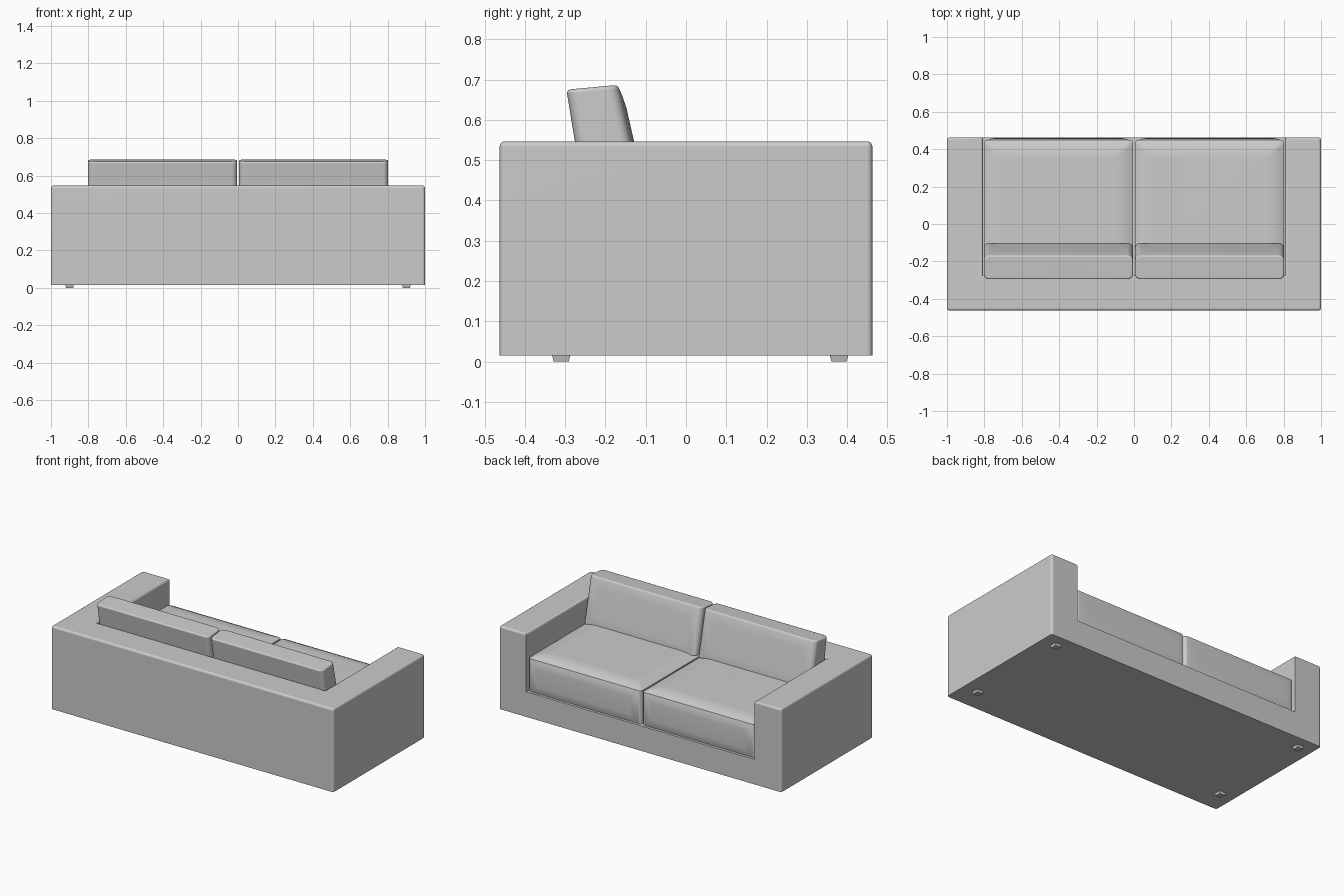
import bpy, bmesh, math
from mathutils import Vector

cube = bpy.data.objects.get("Cube")
if cube:
    bpy.data.objects.remove(cube, do_unlink=True)


def make_material(name, rgb):
    mat = bpy.data.materials.new(name)
    mat.use_nodes = True
    mat.diffuse_color = (*rgb, 1)
    bsdf = mat.node_tree.nodes["Principled BSDF"]
    bsdf.inputs["Base Color"].default_value = (*rgb, 1)
    bsdf.inputs["Roughness"].default_value = 0.8
    return mat


GREY = make_material("light_grey_fabric", (0.6, 0.6, 0.6))


def prism(points, direction):
    """Closed solid: a polygon of 3D points extruded along a direction."""
    bm = bmesh.new()
    face = bm.faces.new([bm.verts.new(p) for p in points])
    res = bmesh.ops.extrude_face_region(bm, geom=[face])
    verts = [g for g in res["geom"] if isinstance(g, bmesh.types.BMVert)]
    bmesh.ops.translate(bm, verts=verts, vec=direction)
    bmesh.ops.recalc_face_normals(bm, faces=bm.faces)
    return bm


def round_edges(bm, rule, offset, segments=4):
    edges = [e for e in bm.edges if rule(e.verts[0].co, e.verts[1].co)]
    bmesh.ops.bevel(bm, geom=edges, offset=offset, segments=segments,
                    profile=0.5, affect='EDGES', clamp_overlap=True)


def puff(bm, direction, steps):
    """Shrink and raise the largest face pointing a given way, step by step."""
    bm.normal_update()
    normal = Vector(direction).normalized()
    face = max((f for f in bm.faces if f.normal.dot(normal) > 0.9),
               key=lambda f: f.calc_area())
    for width, height in steps:
        bmesh.ops.inset_individual(bm, faces=[face], thickness=0, depth=0)
        points = [v.co.copy() for v in face.verts]
        low = Vector([min(p[i] for p in points) for i in range(3)])
        high = Vector([max(p[i] for p in points) for i in range(3)])
        mid, half = (low + high) / 2, (high - low) / 2
        across = 1 - width / half.x
        along = 1 - width / math.hypot(half.y, half.z)
        for v in face.verts:
            d = v.co - mid
            v.co = mid + Vector((d.x * across, d.y * along, d.z * along)) \
                + normal * height


def finish(bm, name, smooth=True):
    mesh = bpy.data.meshes.new(name)
    bm.normal_update()
    bm.to_mesh(mesh)
    bm.free()
    mesh.materials.append(GREY)
    obj = bpy.data.objects.new(name, mesh)
    bpy.context.collection.objects.link(obj)
    if smooth:
        bpy.ops.object.select_all(action='DESELECT')
        obj.select_set(True)
        bpy.context.view_layer.objects.active = obj
        bpy.ops.object.shade_smooth_by_angle(angle=math.radians(40))
        # Large faces stay flat, only the rounded edges are shaded smoothly
        obj.modifiers.new("flat_panels", 'WEIGHTED_NORMAL').keep_sharp = True


# Arms and back: one U-shaped shell with rounded top and outer corners
D, Z0, Z1, INNER, BACK = 0.463, 0.015, 0.547, 0.808, -0.272
u_shape = [(-1, -D), (1, -D), (1, D), (INNER, D),
           (INNER, BACK), (-INNER, BACK), (-INNER, D), (-1, D)]
bm = prism([(x, y, Z0) for x, y in u_shape], (0, 0, Z1 - Z0))
round_edges(bm, lambda a, b: (min(a.z, b.z) > Z1 - 0.001)
            or (abs(a.x) > 0.99 and abs(a.x - b.x) < 0.001
                and abs(a.y - b.y) < 0.001), 0.014)
finish(bm, "arms_and_back")

# Seat base between the arms
bm = prism([(-INNER, BACK, Z0), (INNER, BACK, Z0),
            (INNER, D, Z0), (-INNER, D, Z0)], (0, 0, 0.16))
finish(bm, "seat_base", smooth=False)

for side, label in ((1, "left"), (-1, "right")):
    x0, width = side * 0.005, side * 0.798

    # Seat cushion: crisp top seam, puffed top and front
    bm = prism([(x0, -0.268, 0.176), (x0, 0.448, 0.176),
                (x0, 0.448, 0.387), (x0, -0.268, 0.387)], (width, 0, 0))
    round_edges(bm, lambda a, b: abs(a.z - b.z) > 0.1, 0.018)
    puff(bm, (0, 0, 1), [(0.025, 0.011), (0.03, 0.008), (0.04, 0.004)])
    puff(bm, (0, 1, 0), [(0.02, 0.008), (0.03, 0.005)])
    finish(bm, label + "_seat_cushion")

    # Back cushion: leaning wedge with soft corners and a puffed front
    bm = prism([(x0, -0.252, 0.40), (x0, -0.103, 0.40),
                (x0, -0.168, 0.687), (x0, -0.297, 0.675)], (width, 0, 0))
    round_edges(bm, lambda a, b: abs(a.z - b.z) > 0.1, 0.028)
    round_edges(bm, lambda a, b: min(a.z, b.z) > 0.66, 0.01, 3)
    puff(bm, (0, 0.97, 0.23), [(0.02, 0.004), (0.03, 0.003)])
    finish(bm, label + "_back_cushion")

    # Short tapered feet
    for y, place in ((0.38, "front"), (-0.31, "rear")):
        bm = bmesh.new()
        bmesh.ops.create_cube(bm, size=1)
        for v in bm.verts:
            half = 0.023 if v.co.z > 0 else 0.019
            v.co = (side * 0.9 + math.copysign(half, v.co.x),
                    y + math.copysign(half, v.co.y),
                    0.017 if v.co.z > 0 else 0)
        finish(bm, f"{label}_{place}_foot", smooth=False)
